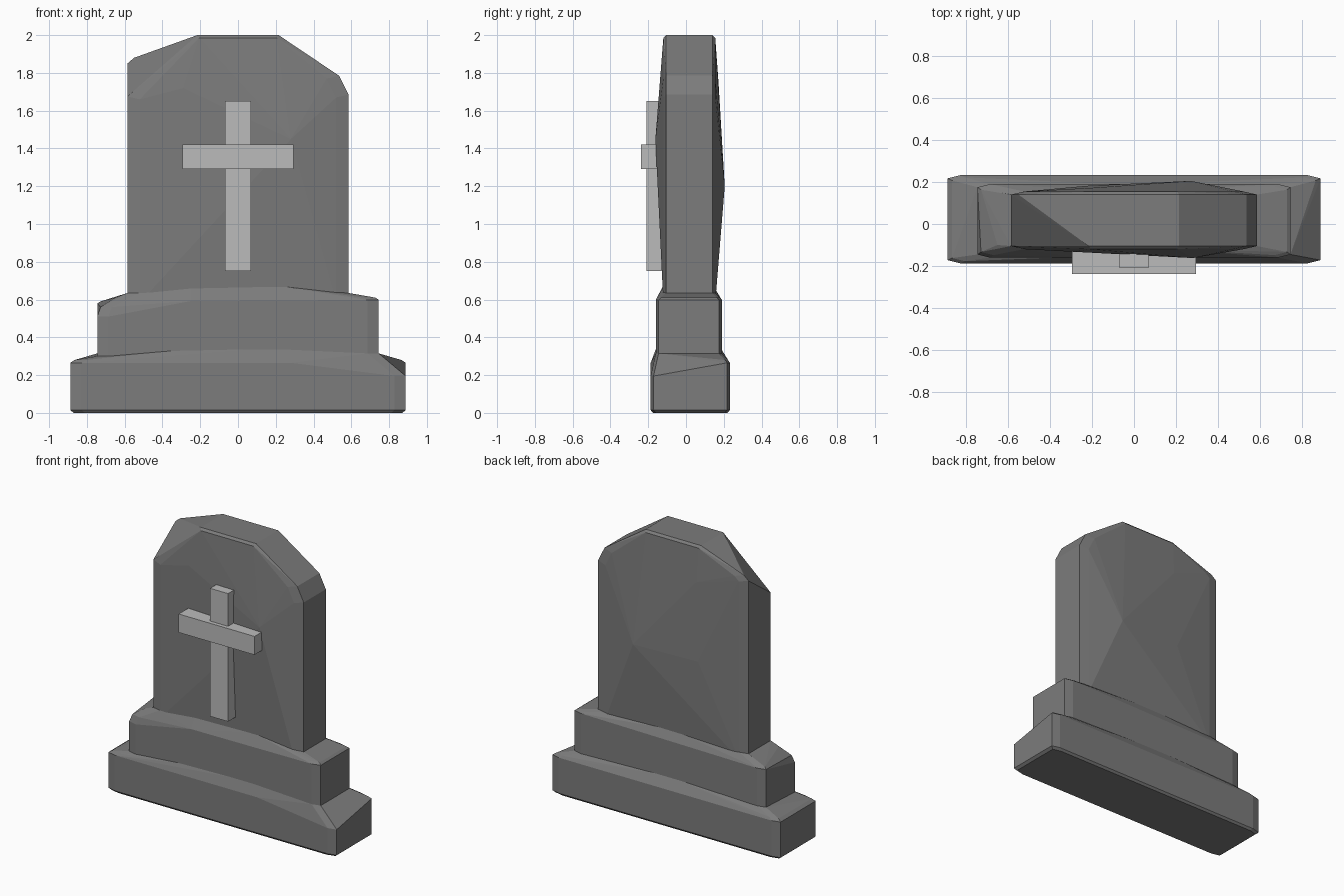
import bpy, bmesh
from mathutils import Vector

if "Cube" in bpy.data.objects:
    bpy.data.objects.remove(bpy.data.objects["Cube"])


def material(name, v):
    m = bpy.data.materials.new(name)
    m.diffuse_color = (v, v, v, 1)
    m.use_nodes = True
    m.node_tree.nodes["Principled BSDF"].inputs["Base Color"].default_value = m.diffuse_color
    return m


STONE = material("dark_stone", 0.2)
PALE = material("pale_stone", 0.5)


def finish(name, bm, mat):
    bmesh.ops.recalc_face_normals(bm, faces=bm.faces)
    me = bpy.data.meshes.new(name)
    bm.to_mesh(me)
    bm.free()
    me.materials.append(mat)
    ob = bpy.data.objects.new(name, me)
    bpy.context.collection.objects.link(ob)
    return ob


def hull(name, pts):
    """Faceted hewn block: convex hull of a few characteristic points."""
    bm = bmesh.new()
    for p in pts:
        bm.verts.new(p)
    res = bmesh.ops.convex_hull(bm, input=bm.verts)
    junk = {g for g in res["geom_interior"] + res["geom_unused"]
            if isinstance(g, bmesh.types.BMVert)}
    bmesh.ops.delete(bm, geom=list(junk), context='VERTS')
    bmesh.ops.dissolve_limit(bm, angle_limit=0.015, verts=bm.verts, edges=bm.edges)
    return finish(name, bm, STONE)


def ring(hx, y0, y1, z, cx=0.06, cy=0.015, worn=None):
    """Plan outline with cut corners; worn maps a corner (sx, sy) to its own height."""
    pts = []
    for sx in (-1, 1):
        for sy, y in ((-1, y0), (1, y1)):
            zz = (worn or {}).get((sx, sy), z)
            pts += [(sx * hx, y - sy * cy, zz), (sx * (hx - cx), y, zz)]
    return pts


def box(name, lo, hi):
    bm = bmesh.new()
    bmesh.ops.create_cube(bm, size=1)
    lo, hi = Vector(lo), Vector(hi)
    for v in bm.verts:
        v.co = (lo + hi) / 2 + v.co * (hi - lo)
    return finish(name, bm, PALE)


# Base slab: front right corner worn down, sloped shoulder towards the plinth
base = ring(0.87, -0.175, 0.22, 0)
base += ring(0.888, -0.187, 0.232, 0.015)
base += ring(0.888, -0.187, 0.232, 0.265, worn={(1, -1): 0.195})
base += ring(0.865, -0.177, 0.222, 0.28, worn={(1, -1): 0.21})
base += [(0.28, -0.187, 0.265), (0.28, -0.177, 0.28)]
base += ring(0.745, -0.16, 0.19, 0.315, worn={(-1, -1): 0.30})
base += [(-0.25, -0.155, 0.34), (0.22, -0.155, 0.35), (0, 0.185, 0.34)]
hull("base_slab", base)

# Plinth: front left corner worn down, sloped shoulder towards the stone
plinth = ring(0.745, -0.16, 0.19, 0.29)
plinth += ring(0.745, -0.16, 0.19, 0.598, worn={(-1, -1): 0.51, (-1, 1): 0.58})
plinth += ring(0.728, -0.148, 0.178, 0.61, worn={(-1, -1): 0.56, (-1, 1): 0.59})
plinth += [(-0.25, -0.16, 0.592), (-0.25, -0.148, 0.608), (-0.65, -0.1, 0.61)]
plinth += ring(0.585, -0.12, 0.155, 0.635)
plinth += [(-0.25, -0.12, 0.665), (0.2, -0.12, 0.675), (0, 0.155, 0.655)]
hull("plinth", plinth)

# Headstone: arched outline, chipped front left shoulder, bulging faces
right = [(0.585, 0.6), (0.585, 1.685), (0.535, 1.785), (0.215, 2.0)]
front_left = [(-0.585, 0.6), (-0.585, 1.675), (-0.215, 2.0)]
back_left = [(-0.585, 0.6), (-0.585, 1.85), (-0.55, 1.88), (-0.215, 2.0)]
stone = []
for y_rim, y_face, left in ((-0.105, -0.12, front_left), (0.14, 0.155, back_left)):
    for x, z in right + left:
        stone.append((x, y_rim, z))
        inset = 0.065 if abs(x) > 0.5 else 0.01
        stone.append((x - inset if x > 0 else x + inset, y_face, z - 0.015))
stone += [(-0.29, -0.132, 1.72), (0.28, -0.162, 1.45), (-0.25, -0.136, 1.2),
          (0.27, 0.205, 1.2), (-0.2, 0.172, 1.75), (-0.22, 0.182, 1.2)]
hull("headstone", stone)

# Raised cross
box("cross_upright", (-0.07, -0.21, 0.75), (0.07, -0.12, 1.65))
box("cross_arm", (-0.295, -0.238, 1.29), (0.295, -0.12, 1.42))
